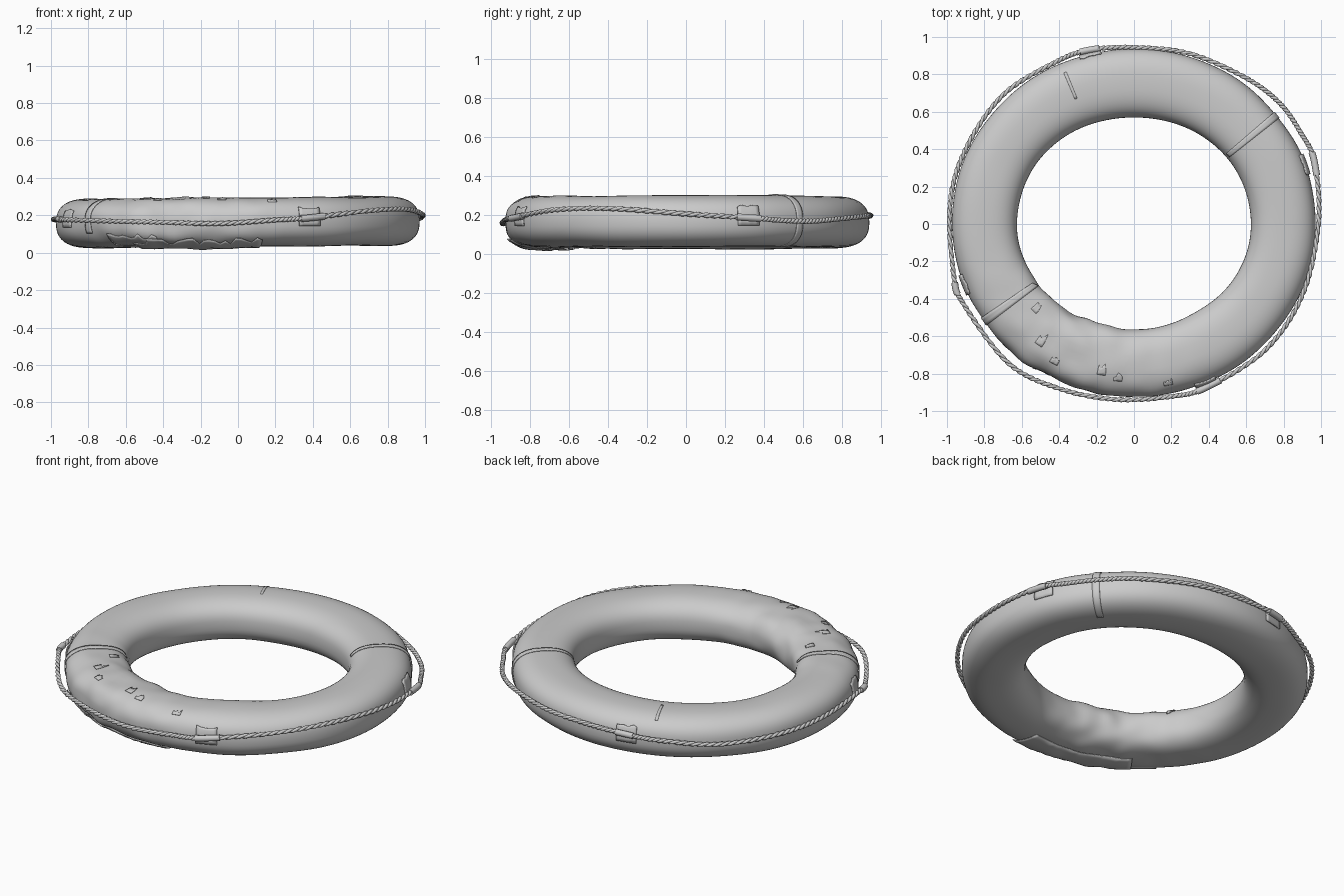
import bpy, math, random
from mathutils import Vector, noise

if "Cube" in bpy.data.objects:
    bpy.data.objects.remove(bpy.data.objects["Cube"])

random.seed(4)
TAU = math.tau


def make_mesh(name, verts, faces, thickness=0.0, angle=40):
    me = bpy.data.meshes.new(name)
    me.from_pydata(verts, [], faces)
    me.shade_smooth()
    me.set_sharp_from_angle(angle=math.radians(angle))
    ob = bpy.data.objects.new(name, me)
    bpy.context.collection.objects.link(ob)
    if thickness:
        mod = ob.modifiers.new("thickness", 'SOLIDIFY')
        mod.thickness = thickness
        mod.offset = 0
    return ob


def surface(theta, phi, off=0.0):
    """Point on the worn ring: theta runs round the ring, phi round the section."""
    ct, st = math.cos(theta), math.sin(theta)
    cp, sp = math.cos(phi), math.sin(phi)
    u = math.copysign(abs(cp) ** 0.8, cp)
    v = math.copysign(abs(sp) ** 0.8, sp)
    base = Vector((ct * (0.8 + 0.17 * u), st * (0.75 + 0.18 * u), 0.13 * v))
    # Gentle dents everywhere, stronger wrinkles on the battered front left part
    wear = max(0.0, math.cos(theta - math.radians(245))) ** 6
    dent = 0.006 * noise.noise(base * 3.0) + wear * 0.013 * noise.noise(base * 9.0)
    k = 1 + (off + dent) / 0.15
    return Vector((ct * (0.799 + 0.174 * u * k) - 0.001,
                   st * (0.749 + 0.182 * u * k) + 0.006,
                   0.163 + 0.131 * v * k + 0.006 * ct))


def patch(name, t0, t1, p0, p1, nt, npz, off, thick, ragged=0.0):
    """Sheet of canvas laid over the ring between two pairs of angles (degrees)."""
    verts, faces = [], []
    for i in range(nt + 1):
        edge = random.uniform(-ragged, ragged)
        for j in range(npz + 1):
            t = math.radians(t0 + (t1 - t0) * i / nt)
            f = j / npz
            p = math.radians(p0 + (p1 - p0 + edge) * f)
            verts.append(surface(t, p, off + abs(edge) * 0.0004 * f))
    w = npz + 1
    for i in range(nt):
        for j in range(npz):
            a = i * w + j
            faces.append((a, a + w, a + w + 1, a + 1))
    return make_mesh(name, verts, faces, thick)


# Ring body
NT, NP = 192, 48
verts = [surface(TAU * i / NT, TAU * j / NP) for i in range(NT) for j in range(NP)]
faces = [(i * NP + j, (i + 1) % NT * NP + j, (i + 1) % NT * NP + (j + 1) % NP, i * NP + (j + 1) % NP)
         for i in range(NT) for j in range(NP)]
make_mesh("ring_body", verts, faces)

# Canvas seams, wrapping over the ring
patch("seam_band_back_right", 37, 39.5, -80, 150, 3, 40, 0.003, 0.004)
patch("seam_band_front_left", 213, 216, -20, 150, 3, 32, 0.003, 0.004, 6)
patch("seam_crease_back", 113, 114, 50, 95, 2, 12, 0.001, 0.003)

# Torn canvas hanging off the lower front edge
patch("torn_canvas_low", 233, 278, -95, -42, 26, 8, 0.007, 0.004, 12)
patch("torn_canvas_side", 224, 243, -60, -25, 12, 6, 0.005, 0.004, 8)

# Small tears on the top
for n, (t, p) in enumerate([(232, 75), (240, 60), (257, 70), (263, 62), (280, 48), (222, 105)]):
    patch(f"torn_scrap_{n + 1}", t, t + 3, p, p + 12, 4, 3, 0.003, 0.003, 6)

# Rope path: a closed loop held at four points
PATH = [(.986, 0, .205), (.965, .33, .185), (.89, .49, .172), (.78, .645, .168),
        (.6, .78, .18), (.3, .91, .193), (0, .944, .197), (-.24, .93, .195),
        (-.42, .865, .18), (-.7, .69, .163), (-.9, .4, .168), (-.984, .1, .177),
        (-.963, -.28, .18), (-.91, -.43, .175), (-.67, -.745, .168), (-.4, -.88, .162),
        (-.1, -.938, .156), (.2, -.922, .175), (.39, -.872, .187), (.7, -.675, .225),
        (.9, -.38, .232)]
PATH = [Vector(p) for p in PATH]


def rope_point(s):
    """Smooth point on the looped path, s counted in path points."""
    n = len(PATH)
    i = math.floor(s)
    t = s - i
    a, b, c, d = (PATH[(i + k) % n] for k in (-1, 0, 1, 2))
    return 0.5 * (2 * b + (c - a) * t + (2 * a - 5 * b + 4 * c - d) * t * t
                  + (3 * b - a - 3 * c + d) * t ** 3)


def tube(name, points, radius, cyclic):
    cu = bpy.data.curves.new(name, 'CURVE')
    cu.dimensions = '3D'
    cu.bevel_depth = radius
    cu.bevel_resolution = 2
    cu.use_fill_caps = True
    sp = cu.splines.new('POLY')
    sp.points.add(len(points) - 1)
    for q, p in zip(sp.points, points):
        q.co = (*p, 1)
    sp.use_cyclic_u = cyclic
    sp.use_smooth = True
    ob = bpy.data.objects.new(name, cu)
    bpy.context.collection.objects.link(ob)


# Two twisted strands make the rope
STEPS, TURNS = 840, 90
for strand in range(2):
    pts = []
    for i in range(STEPS):
        p = rope_point(i * len(PATH) / STEPS)
        out = Vector((p.x, p.y, 0)).normalized()
        a = TAU * (TURNS * i / STEPS + strand / 2)
        pts.append(p + 0.005 * (out * math.cos(a) + Vector((0, 0, math.sin(a)))))
    tube(f"rope_strand_{strand + 1}", pts, 0.009, True)

# Rope fixings: canvas tab on the ring and a thicker wrapping on the rope
for n, (idx, side) in enumerate([(1, "right"), (7, "back"), (12.4, "left"), (18, "front")]):
    c = rope_point(idx)
    deg = math.degrees(math.atan2(c.y / 0.93, c.x / 0.97))
    patch(f"rope_tab_{side}", deg - 3.5, deg + 3.5, -6, 28, 6, 6, 0.005, 0.008, 3)
    wrap = [rope_point(idx - 0.25 + 0.05 * k) for k in range(11)]
    tube(f"rope_wrapping_{side}", wrap, 0.018, False)
